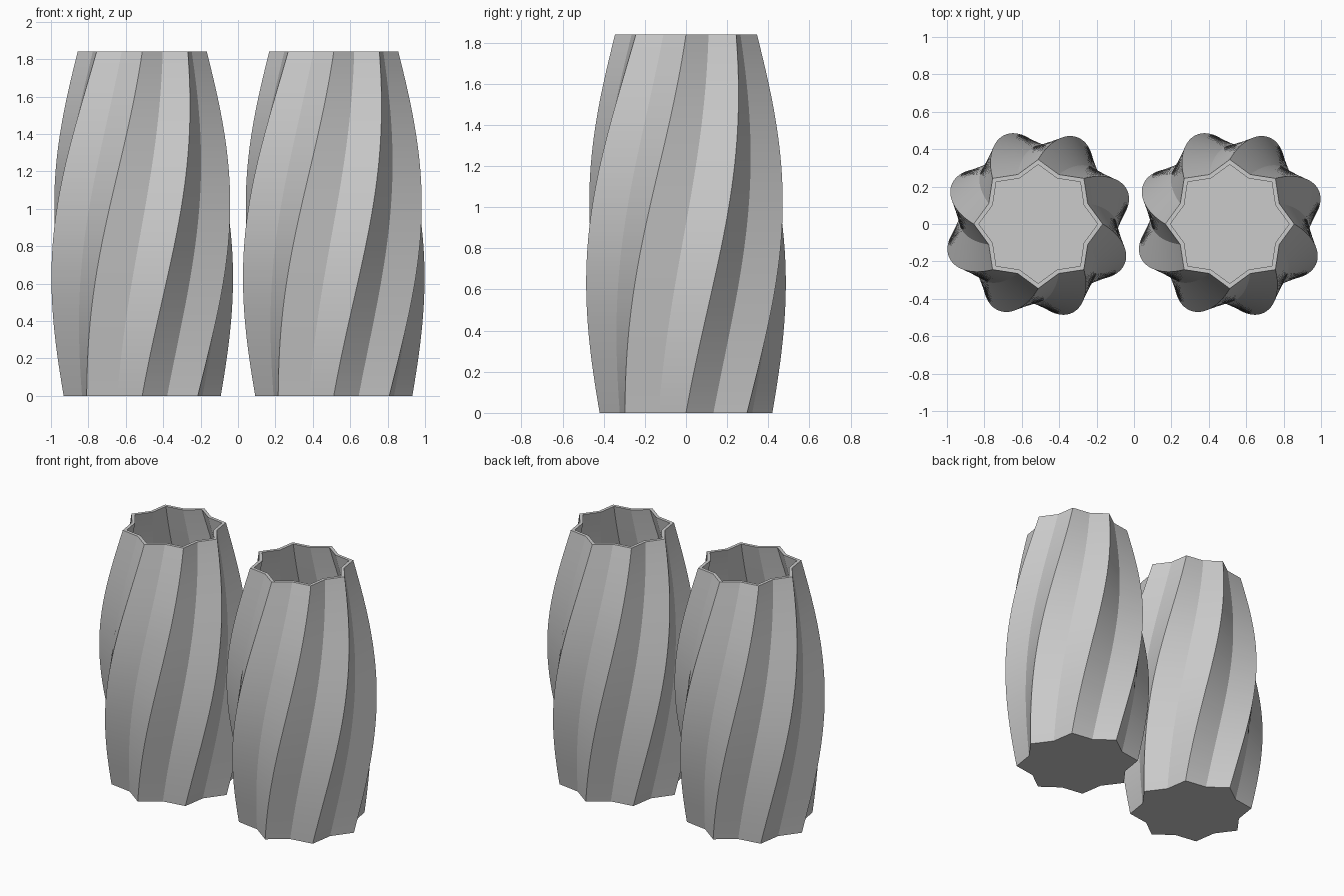
import bpy, bmesh, math

if "Cube" in bpy.data.objects:
    bpy.data.objects.remove(bpy.data.objects["Cube"])

HEIGHT = 1.84
POINTS = 8            # ridges around the vase
LAYERS = 90
TWIST = math.radians(45)
WALL = 0.022
FLOOR = 0.05

grey = bpy.data.materials.new("plain grey")
grey.diffuse_color = (0.6, 0.6, 0.6, 1)
grey.use_nodes = True
grey.node_tree.nodes["Principled BSDF"].inputs["Base Color"].default_value = grey.diffuse_color


def ridge_radius(z):
    """Tapered, bulging radius of the ridges at height z."""
    t = z / HEIGHT
    return 0.42 - 0.075 * t + 0.124 * math.sin(math.pi * t)


def star_ring(bm, z, inset):
    """One twisted star-shaped ring, moved inward by the wall thickness."""
    r = ridge_radius(z)
    radii = (r - 1.24 * inset, 0.83 * r - 1.03 * inset)
    ring = []
    for i in range(2 * POINTS):
        a = math.pi * i / POINTS + TWIST * z / HEIGHT
        ring.append(bm.verts.new((radii[i % 2] * math.cos(a),
                                  radii[i % 2] * math.sin(a), z)))
    return ring


def bridge(bm, low, high):
    n = len(low)
    for i in range(n):
        j = (i + 1) % n
        bm.faces.new((low[i], low[j], high[j], high[i]))


def vase(name, x):
    bm = bmesh.new()
    # Outer wall upwards, over the rim, then inner wall down to the floor
    rings = [star_ring(bm, HEIGHT * k / LAYERS, 0) for k in range(LAYERS + 1)]
    rings += [star_ring(bm, HEIGHT - (HEIGHT - FLOOR) * k / LAYERS, WALL)
              for k in range(LAYERS + 1)]
    for low, high in zip(rings, rings[1:]):
        bridge(bm, low, high)
    # Underside and inside floor
    bm.faces.new(rings[0][::-1])
    bm.faces.new(rings[-1])
    mesh = bpy.data.meshes.new(name)
    bm.to_mesh(mesh)
    bm.free()
    mesh.materials.append(grey)
    obj = bpy.data.objects.new(name, mesh)
    obj.location.x = x
    bpy.context.collection.objects.link(obj)


vase("left_vase", -0.512)
vase("right_vase", 0.512)
